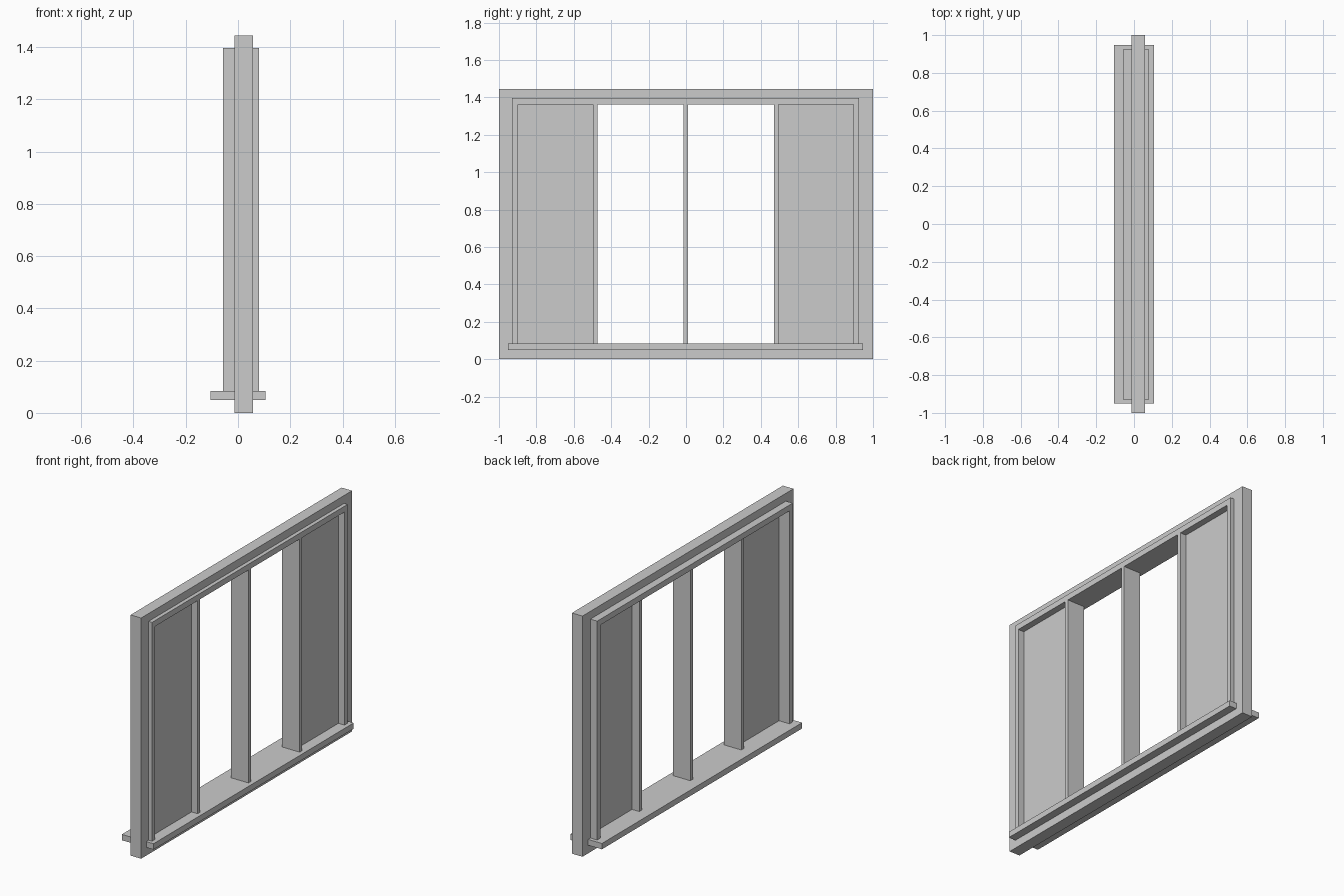
import bpy
import bmesh

if "Cube" in bpy.data.objects:
    bpy.data.objects.remove(bpy.data.objects["Cube"])


def box(name, x, y, z):
    """Box from (min, max) ranges on each axis."""
    bm = bmesh.new()
    bmesh.ops.create_cube(bm, size=1)
    for v in bm.verts:
        v.co = [r[0] if c < 0 else r[1] for c, r in zip(v.co, (x, y, z))]
    me = bpy.data.meshes.new(name)
    bm.to_mesh(me)
    bm.free()
    ob = bpy.data.objects.new(name, me)
    bpy.context.collection.objects.link(ob)
    return ob


def profile_frame(name, x, outline):
    """Flat outline in the y-z plane, extruded along x."""
    bm = bmesh.new()
    face = bm.faces.new([bm.verts.new((x[0], y, z)) for y, z in outline])
    ext = bmesh.ops.extrude_face_region(bm, geom=[face])
    for v in ext["geom"]:
        if isinstance(v, bmesh.types.BMVert):
            v.co.x = x[1]
    bmesh.ops.recalc_face_normals(bm, faces=bm.faces)
    me = bpy.data.meshes.new(name)
    bm.to_mesh(me)
    bm.free()
    ob = bpy.data.objects.new(name, me)
    bpy.context.collection.objects.link(ob)
    return ob


def arch(w, h, iw, ih, z, c=-0.002):
    """Upside-down U: two jambs and a head."""
    return [(c - w, z), (c - w, h), (c + w, h), (c + w, z),
            (c + iw, z), (c + iw, ih), (c - iw, ih), (c - iw, z)]


TOP, HEAD, SILL = 1.444, 1.362, 0.084
WALL, LINING, POST = (-0.013, 0.057), (-0.058, 0.08), (-0.036, 0.08)

# Outer surround: jambs and head, plus the bottom rail
profile_frame("outer_frame", WALL, arch(1.0, TOP, 0.926, 1.397, 0, 0))
box("bottom_rail", WALL, (-0.926, 0.926), (0, 0.05))

# Inner lining standing on the sill
profile_frame("inner_frame", LINING, arch(0.927, 1.397, 0.897, HEAD, SILL))

# Projecting sill board
box("sill", (-0.105, 0.105), (-0.951, 0.947), (0.049, SILL))

# Vertical posts
for label, y in (("left", -0.485), ("middle", -0.002), ("right", 0.482)):
    box(label + "_post", POST, (y - 0.012, y + 0.012), (SILL, HEAD))

# Solid end panels
for label, y in (("left", (-0.899, -0.497)), ("right", (0.494, 0.895))):
    box(label + "_panel", (0.012, 0.04), y, (SILL, HEAD))
